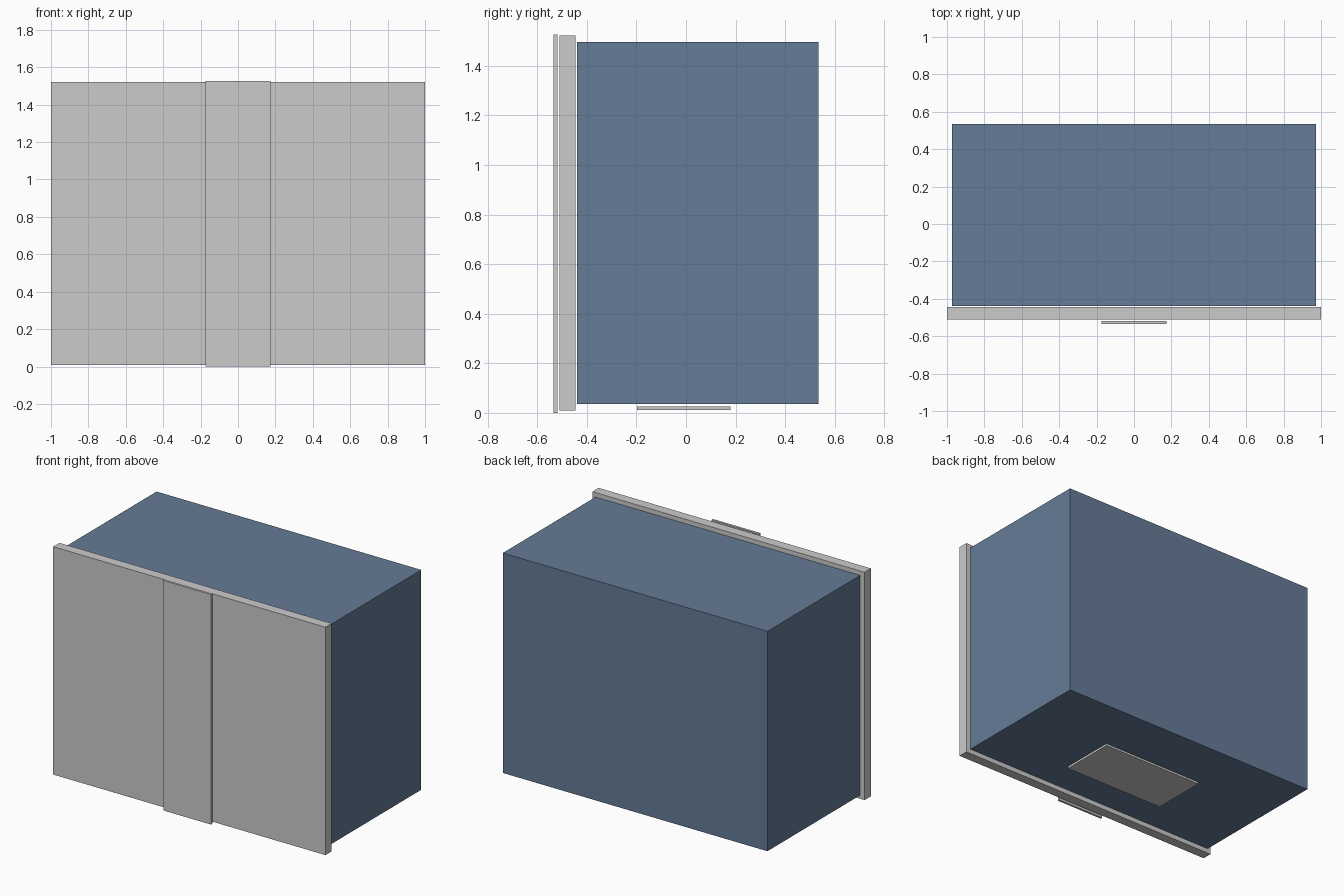
import bpy

if "Cube" in bpy.data.objects:
    bpy.data.objects.remove(bpy.data.objects["Cube"])


def box(name, x, y, z, material=None):
    """Box spanning the given (min, max) range on each axis."""
    spans = (x, y, z)
    centre = [(a + b) / 2 for a, b in spans]
    bpy.ops.mesh.primitive_cube_add(size=1, location=centre)
    obj = bpy.context.object
    obj.name = name
    obj.scale = [b - a for a, b in spans]
    bpy.ops.object.transform_apply(location=False, rotation=False, scale=True)
    if material:
        obj.data.materials.append(material)
    return obj


blue = bpy.data.materials.new("blue")
blue.diffuse_color = (0.13, 0.2, 0.31, 1)
blue.use_nodes = True
blue.node_tree.nodes["Principled BSDF"].inputs["Base Color"].default_value = blue.diffuse_color

# Main body
box("body", (-0.972, 0.972), (-0.439, 0.534), (0.036, 1.496), blue)
# Wide panel just in front of the body
box("front_panel", (-1, 1), (-0.511, -0.445), (0.009, 1.522))
# Narrow upright strip in front of the panel
box("front_strip", (-0.175, 0.175), (-0.534, -0.519), (0, 1.527))
# Thin plate under the body
box("bottom_plate", (-0.376, 0.376), (-0.198, 0.179), (0.011, 0.026))
